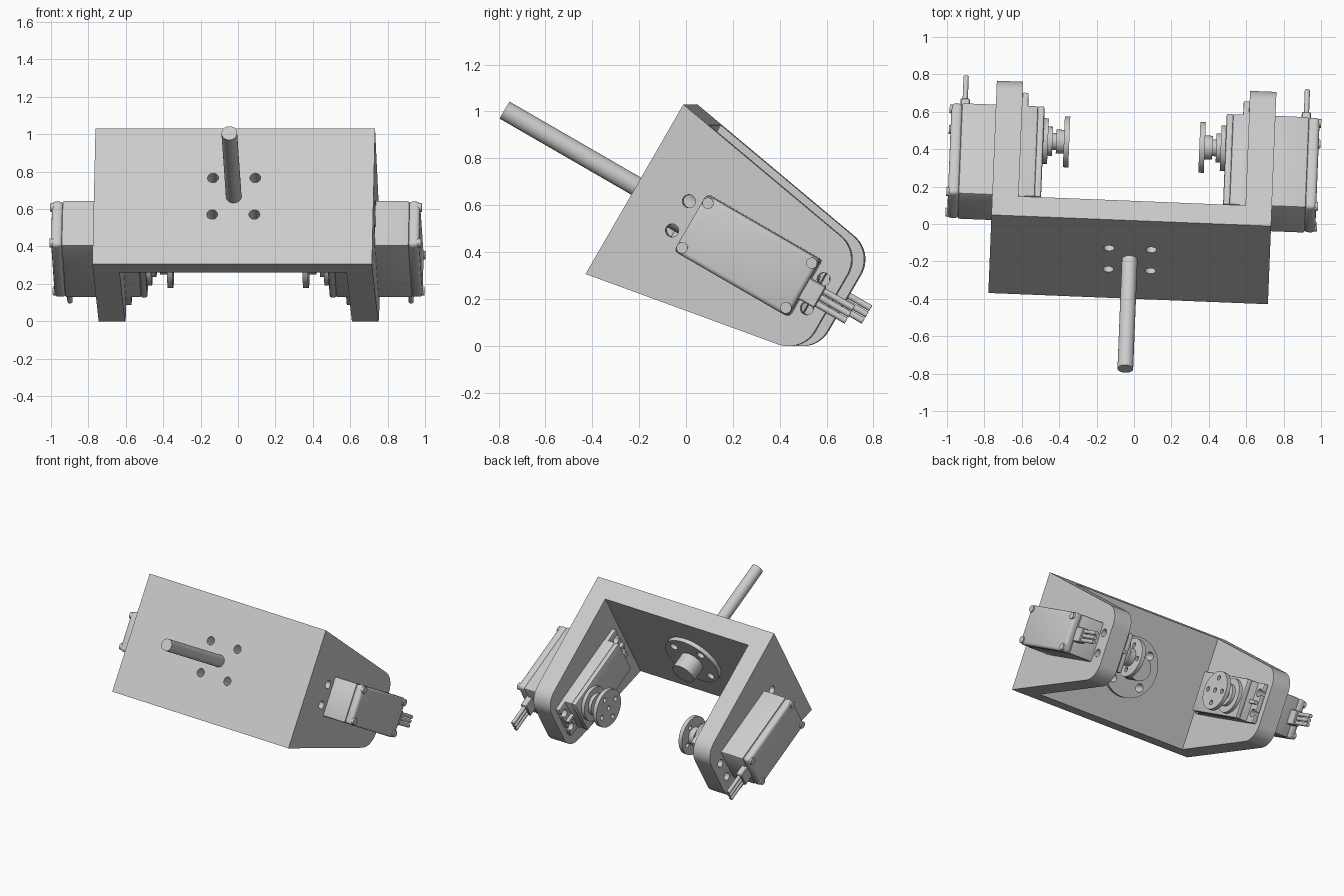
import bpy, bmesh, math
from mathutils import Matrix, Vector

if "Cube" in bpy.data.objects:
    bpy.data.objects.remove(bpy.data.objects["Cube"])

# Local frame: x across, y along the rod (forward), z up the back plate
M = (Matrix.Translation((-0.023, -0.19, 0.668))
     @ Matrix.Rotation(math.radians(-2.3), 4, 'Z')
     @ Matrix.Rotation(math.radians(-30), 4, 'X'))

grey = bpy.data.materials.new("light_grey")
grey.diffuse_color = (0.6, 0.6, 0.6, 1)
grey.use_nodes = True
grey.node_tree.nodes["Principled BSDF"].inputs["Base Color"].default_value = grey.diffuse_color


def make(name, bm):
    bmesh.ops.recalc_face_normals(bm, faces=bm.faces[:])
    me = bpy.data.meshes.new(name)
    bm.to_mesh(me)
    bm.free()
    me.materials.append(grey)
    ob = bpy.data.objects.new(name, me)
    bpy.context.scene.collection.objects.link(ob)
    ob.matrix_world = M
    return ob


def box(name, lo, hi, bevel=0.0, segs=2):
    lo, hi = Vector(lo), Vector(hi)
    bm = bmesh.new()
    bmesh.ops.create_cube(bm, size=1)
    d = hi - lo
    bmesh.ops.scale(bm, vec=(abs(d.x), abs(d.y), abs(d.z)), verts=bm.verts)
    bmesh.ops.translate(bm, vec=(lo + hi) / 2, verts=bm.verts)
    if bevel:
        bmesh.ops.bevel(bm, geom=bm.edges[:], offset=bevel, segments=segs,
                        profile=0.5, affect='EDGES')
    return make(name, bm)


def cyl(name, a, b, r, r2=None, n=40):
    a, b = Vector(a), Vector(b)
    bm = bmesh.new()
    bmesh.ops.create_cone(bm, cap_ends=True, segments=n, radius1=r,
                          radius2=r if r2 is None else r2, depth=(b - a).length)
    q = (b - a).to_track_quat('Z', 'Y').to_matrix().to_4x4()
    bmesh.ops.transform(bm, matrix=Matrix.Translation((a + b) / 2) @ q, verts=bm.verts)
    return make(name, bm)


def cut(ob, cutters):
    """Subtract the cutters, bake the result and remove them."""
    for c in cutters:
        m = ob.modifiers.new("cut", 'BOOLEAN')
        m.operation, m.solver, m.object = 'DIFFERENCE', 'EXACT', c
        c.hide_render = True
    bpy.context.view_layer.update()
    me = bpy.data.meshes.new_from_object(
        ob.evaluated_get(bpy.context.evaluated_depsgraph_get()))
    ob.modifiers.clear()
    ob.data = me
    for c in cutters:
        bpy.data.objects.remove(c)


# Bracket side profile: tapered, with two rounded corners at the far end
END, R, HALF, SLOPE = 0.97, 0.13, 0.418, 0.175
ang = math.atan(SLOPE)
zc = HALF - SLOPE * (END - R) - R / math.cos(ang)
upper = [(0, HALF)]
for i in range(13):
    t = math.pi / 2 - ang
    t -= t * i / 12
    upper.append((END - R + R * math.cos(t), zc + R * math.sin(t)))
profile = upper + [(y, -z) for y, z in reversed(upper)]
bm = bmesh.new()
f = bm.faces.new([bm.verts.new((-0.748, y, z)) for y, z in profile])
ext = bmesh.ops.extrude_face_region(bm, geom=[f])
bmesh.ops.translate(bm, vec=(1.496, 0, 0),
                    verts=[v for v in ext['geom'] if isinstance(v, bmesh.types.BMVert)])
bracket = make("bracket", bm)


def plate_holes():
    return [cyl("cutter", (x, -0.2, z), (x, 0.4, z), 0.029, n=24)
            for x in (-0.113, 0.113) for z in (-0.113, 0.113)]


def ear_holes():
    return [cyl("cutter", (-0.9, y, z), (0.9, y, z), 0.028, n=24)
            for y in (0.227, 0.892) for z in (-0.072, 0.072)]


cut(bracket, [box("cutter", (-0.607, 0.135, -1), (0.607, 2, 1))] + plate_holes() + ear_holes())

# Rod and its mounting flange inside the back plate
cyl("rod", (0, -0.675, 0), (0, 0.14, 0), 0.042)
flange = cyl("rod_flange", (0, 0.135, 0), (0, 0.165, 0), 0.212, n=56)
cut(flange, plate_holes())
cyl("flange_hub", (0, 0.16, 0), (0, 0.28, 0), 0.085)

# Two mirrored servo motors
Y0, Y1, W, YS = 0.285, 0.847, 0.14, 0.71
for s, side in ((-1, "left"), (1, "right")):
    def P(x, y, z):
        return (s * x, y, z)

    def nm(part):
        return side + "_" + part

    # Case: main body, inner gear cover and outer lid
    box(nm("servo_body"), P(0.52, Y0, -W), P(0.93, Y1, W), 0.012)
    box(nm("servo_gear_cover"), P(0.487, Y0, -W), P(0.524, Y1, W), 0.01)
    box(nm("servo_lid"), P(0.925, Y0, -W), P(0.985, Y1, W), 0.02, 3)

    # Mounting ears with slotted holes
    ears = box(nm("servo_ears"), P(0.575, 0.19, -W), P(0.608, 0.925, W), 0.006)
    slots = [box("cutter", P(0.5, y, z - 0.013), P(0.7, y + 0.08, z + 0.013))
             for y in (0.14, 0.9) for z in (-0.072, 0.072)]
    cut(ears, ear_holes() + slots)

    # Stiffening ribs between ears and case
    for end, ya, yb in (("rear", 0.2, Y0 + 0.02), ("front", Y1 - 0.02, 0.915)):
        box(nm("servo_rib_" + end), P(0.55, ya, -0.012), P(0.58, yb, 0.012))

    # Lid screws
    for i, (y, z) in enumerate([(y, z) for y in (0.31, 0.822) for z in (-0.11, 0.11)]):
        cyl(nm("lid_screw_%d" % i), P(0.95, y, z), P(0.994, y, z), 0.024, n=20)

    # Output stack
    cyl(nm("output_boss"), P(0.49, YS, 0), P(0.462, YS, 0), 0.122)
    cyl(nm("output_collar"), P(0.465, YS, 0), P(0.438, YS, 0), 0.078)
    cyl(nm("output_shaft"), P(0.44, YS, 0), P(0.40, YS, 0), 0.045, n=24)
    cyl(nm("horn_hub"), P(0.418, YS, 0), P(0.37, YS, 0), 0.064)
    horn = cyl(nm("horn_disc"), P(0.377, YS, 0), P(0.348, YS, 0), 0.136, n=56)
    spots = [(0, 0)] + [(0.088 * math.cos(k * math.pi / 2), 0.088 * math.sin(k * math.pi / 2))
                        for k in range(4)]
    cut(horn, [cyl("cutter", P(0.3, YS + a, b), P(0.39, YS + a, b), 0.017, n=16)
               for a, b in spots])

    # Cable relief block and three wires
    box(nm("cable_relief"), P(0.888, Y1 - 0.01, -0.052), P(0.938, 0.925, 0.052), 0.005, 1)
    for i in (-1, 0, 1):
        cyl(nm("wire_%d" % (i + 2)), P(0.913, 0.9, i * 0.031), P(0.913, 1.07, i * 0.031),
            0.014, n=16)

# Smooth curved surfaces, keep hard edges
for ob in bpy.context.scene.objects:
    ob.data.shade_smooth()
    ob.data.set_sharp_from_angle(angle=math.radians(30))
